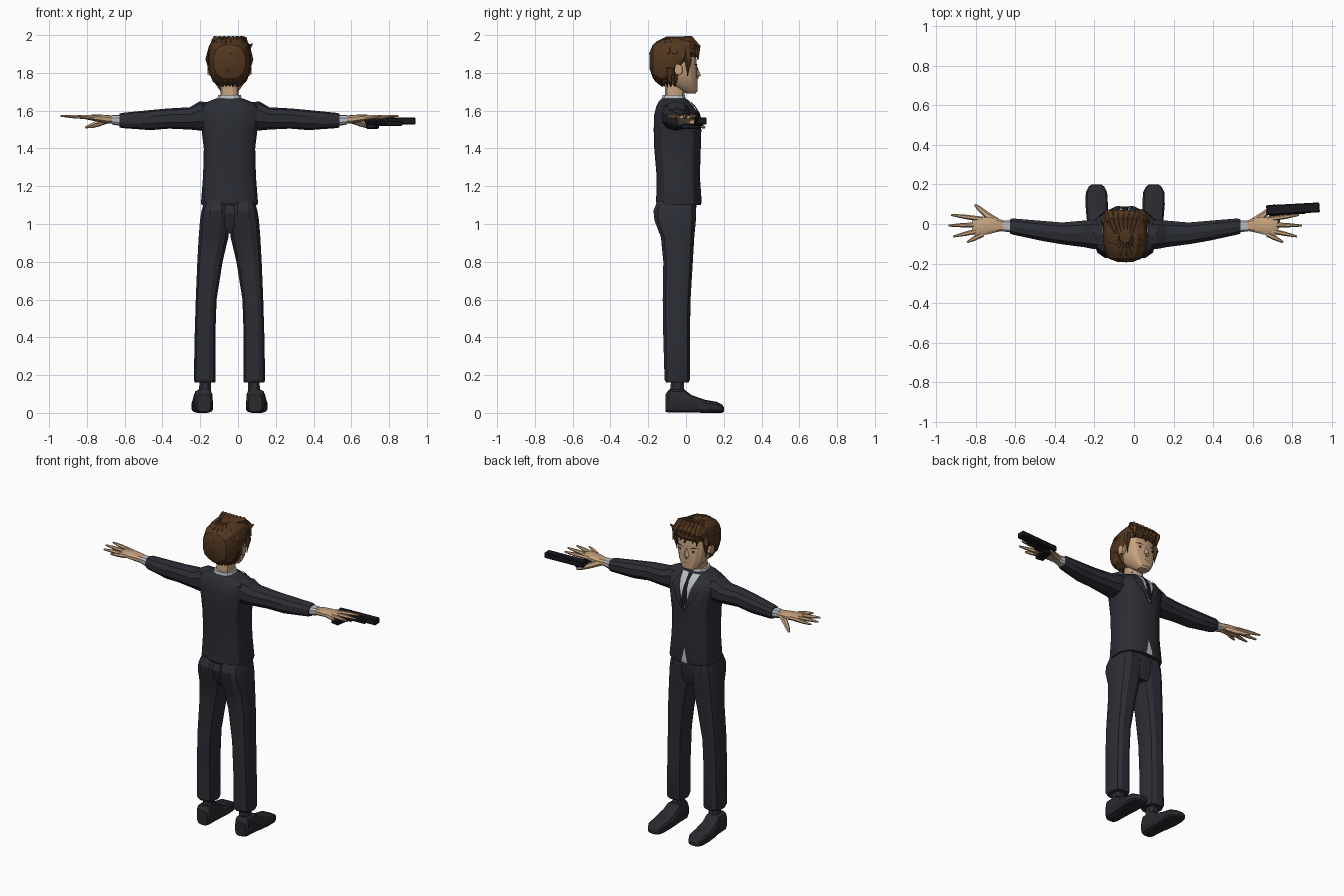
import bpy, bmesh, math
from mathutils import Vector
from mathutils.bvhtree import BVHTree

if "Cube" in bpy.data.objects:
    bpy.data.objects.remove(bpy.data.objects["Cube"])

CX = -0.045  # the body's own mid-line


def material(name, r, g, b):
    m = bpy.data.materials.new(name)
    m.use_nodes = True
    m.diffuse_color = (r, g, b, 1)
    bsdf = m.node_tree.nodes["Principled BSDF"]
    bsdf.inputs["Base Color"].default_value = (r, g, b, 1)
    bsdf.inputs["Roughness"].default_value = 0.8
    return m


SUIT = material("suit charcoal", 0.026, 0.027, 0.036)
SHOE = material("shoe black", 0.022, 0.022, 0.028)
SKIN = material("skin", 0.56, 0.36, 0.21)
HAIR = material("hair brown", 0.085, 0.038, 0.014)
SHIRT = material("shirt grey", 0.48, 0.50, 0.53)
GUN = material("gunmetal", 0.009, 0.009, 0.013)
DARK = material("dark brown", 0.025, 0.013, 0.008)
LIP = material("lip", 0.33, 0.16, 0.10)


def finish(bm, name, mat, angle=25):
    bmesh.ops.recalc_face_normals(bm, faces=bm.faces)
    me = bpy.data.meshes.new(name)
    bm.to_mesh(me)
    bm.free()
    ob = bpy.data.objects.new(name, me)
    bpy.context.collection.objects.link(ob)
    me.materials.append(mat)
    bpy.ops.object.select_all(action='DESELECT')
    ob.select_set(True)
    bpy.context.view_layer.objects.active = ob
    bpy.ops.object.shade_smooth_by_angle(angle=math.radians(angle))
    return ob


def skin_rings(bm, rings):
    n = len(rings[0])
    for a, b in zip(rings, rings[1:]):
        for i in range(n):
            j = (i + 1) % n
            bm.faces.new((a[i], a[j], b[j], b[i]))
    bm.faces.new(rings[0])
    bm.faces.new(rings[-1])


def loft(name, rings, mat, axis='z', side=1, n=12, square=0.75):
    """Rings are (position, low a, high a, low b, high b) across the axis."""
    bm = bmesh.new()
    out = []
    for t, a0, a1, b0, b1 in rings:
        ring = []
        for i in range(n):
            ang = 2 * math.pi * (i + 0.5) / n
            c, s = math.cos(ang), math.sin(ang)
            a = (a0 + a1) / 2 + (a1 - a0) / 2 * math.copysign(abs(c) ** square, c)
            b = (b0 + b1) / 2 + (b1 - b0) / 2 * math.copysign(abs(s) ** square, s)
            x, y, z = {'z': (a, b, t), 'x': (t, a, b), 'y': (a, t, b)}[axis]
            ring.append(bm.verts.new((CX + side * x, y, z)))
        out.append(ring)
    skin_rings(bm, out)
    return finish(bm, name, mat)


def sym(rings):
    """Expand (position, half width, b0, b1) to full rings."""
    return [(t, -w, w, b0, b1) for t, w, b0, b1 in rings]


def tube(bm, pts, radii, n=6):
    pts = [Vector(p) for p in pts]
    out = []
    for i, p in enumerate(pts):
        d = pts[min(i + 1, len(pts) - 1)] - pts[max(i - 1, 0)]
        q = d.to_track_quat('Z', 'Y')
        out.append([bm.verts.new(p + q @ Vector((radii[i] * math.cos(k * math.tau / n),
                                                 radii[i] * math.sin(k * math.tau / n), 0)))
                    for k in range(n)])
    skin_rings(bm, out)


def decal(name, target, outline, mat, lift=0.004):
    """Thin panel of (x, z) outline laid on the +y face of the target."""
    bm = bmesh.new()
    bm.faces.new([bm.verts.new((CX + x, 1, z)) for x, z in outline])
    for k in range(-10, 11):
        bmesh.ops.bisect_plane(bm, geom=bm.verts[:] + bm.edges[:] + bm.faces[:],
                               plane_co=(CX + k * 0.02, 0, 0), plane_no=(1, 0, 0))
    for k in range(50, 100):
        bmesh.ops.bisect_plane(bm, geom=bm.verts[:] + bm.edges[:] + bm.faces[:],
                               plane_co=(0, 0, k * 0.02), plane_no=(0, 0, 1))
    src = bmesh.new()
    src.from_mesh(target.data)
    tree = BVHTree.FromBMesh(src)
    src.free()
    for v in bm.verts:
        hit, nor, _, _ = tree.ray_cast(v.co, Vector((0, -1, 0)))
        if hit is None:
            hit, nor, _, _ = tree.find_nearest(Vector((v.co.x, 0, v.co.z)))
        v.co = hit + nor * lift
    ob = finish(bm, name, mat)
    if sum(p.normal.y for p in ob.data.polygons) < 0:
        ob.data.flip_normals()
    return ob


def box(name, loc, size, rot_z, mat, bevel=0.005):
    bpy.ops.mesh.primitive_cube_add(size=1, location=loc, rotation=(0, 0, rot_z))
    ob = bpy.context.object
    ob.name = name
    ob.scale = size
    bpy.ops.object.transform_apply(location=False, rotation=False)
    ob.data.materials.append(mat)
    mod = ob.modifiers.new("bevel", 'BEVEL')
    mod.width, mod.segments = bevel, 1
    return ob


# Jacket, collar and neck
jacket = loft("jacket", sym([
    (1.10, .15, -.152, .08), (1.115, .153, -.16, .085), (1.25, .142, -.157, .075),
    (1.40, .138, -.17, .08), (1.50, .15, -.173, .083), (1.58, .168, -.17, .068),
    (1.625, .16, -.158, .04), (1.65, .11, -.145, .015), (1.665, .07, -.13, .0)]),
    SUIT, n=16)
loft("collar", sym([(1.64, .072, -.135, .005), (1.682, .062, -.125, -.005)]), SHIRT)
loft("neck", sym([(1.64, .05, -.115, -.01), (1.76, .05, -.11, .0)]), SKIN)

# Shirt front, tie, lapels and hem opening
decal("shirt_front", jacket, [(-.06, 1.655), (.06, 1.655), (.035, 1.56), (0, 1.455), (-.035, 1.56)], SHIRT)
decal("tie", jacket, [(-.014, 1.655), (.014, 1.655), (.01, 1.62), (.021, 1.51), (0, 1.46),
                      (-.021, 1.51), (-.01, 1.62)], GUN, 0.007)
decal("shirt_hem", jacket, [(-.025, 1.103), (.02, 1.103), (0, 1.20)], SHIRT)
for s, side in ((1, "left"), (-1, "right")):
    decal(side + "_lapel", jacket, [(s * .06, 1.65), (s * .095, 1.58), (s * .075, 1.55),
                                    (s * .002, 1.43), (s * .034, 1.56)], SUIT, 0.009)

# Trousers seat
loft("trouser_seat", sym([(.95, .12, -.12, .035), (1.0, .145, -.15, .05),
                          (1.06, .148, -.165, .055), (1.13, .135, -.14, .06)]), SUIT)

for s, side in ((1, "left"), (-1, "right")):
    # Trouser leg, sock and shoe
    loft(side + "_trouser_leg", [
        (.16, .075, .185, -.105, .015), (.175, .072, .19, -.115, .022),
        (.40, .074, .186, -.122, .022), (.60, .067, .18, -.125, .026),
        (.80, .035, .172, -.122, .038), (.93, .004, .165, -.135, .046),
        (1.02, -.005, .158, -.17, .055), (1.07, -.005, .15, -.175, .057),
        (1.12, .0, .135, -.155, .05)], SUIT, 'z', s, 12, 0.7)
    loft(side + "_sock", [(.09, .095, .165, -.09, -.005), (.18, .098, .16, -.08, -.01)],
         SUIT, 'z', s, 8)
    loft(side + "_shoe", [
        (-.108, .10, .172, .005, .10), (-.09, .09, .185, 0, .125), (-.01, .088, .19, 0, .125),
        (.03, .088, .196, 0, .095), (.10, .086, .202, 0, .07), (.16, .09, .20, 0, .06),
        (.19, .105, .185, 0, .045), (.20, .12, .17, .005, .03)], SHOE, 'y', s, 12, 0.55)
    # Sleeve and cuff
    loft(side + "_sleeve", [
        (.09, -.135, .02, 1.50, 1.645), (.16, -.13, .025, 1.495, 1.648),
        (.21, -.12, .02, 1.50, 1.618), (.32, -.105, .01, 1.505, 1.612),
        (.42, -.088, .018, 1.497, 1.603), (.57, -.055, .03, 1.508, 1.588),
        (.583, -.05, .025, 1.512, 1.584)], SUIT, 'x', s, 10, 0.85)
    loft(side + "_cuff", [(.57, -.045, .021, 1.518, 1.578), (.622, -.038, .018, 1.527, 1.577)],
         SHIRT, 'x', s, 10)
    # Palm, fingers and thumb
    loft(side + "_palm", [
        (.60, -.033, .014, 1.53, 1.573), (.65, -.042, .03, 1.533, 1.577),
        (.70, -.055, .036, 1.542, 1.58), (.755, -.062, .034, 1.553, 1.577),
        (.775, -.055, .028, 1.558, 1.573)], SKIN, 'x', s, 10)
    bm = bmesh.new()
    for y, tip_x, tip_y in ((.024, .88, .046), (-.003, .895, -.008), (-.03, .87, -.063), (-.052, .80, -.092)):
        base, tip = Vector((.72, y, 1.564)), Vector((tip_x, tip_y, 1.572))
        path = [base, base.lerp(tip, .6), tip]
        tube(bm, [(CX + s * p.x, p.y, p.z) for p in path], (.013, .011, .005))
    tube(bm, [(CX + s * x, y, z) for x, y, z in
              ((.65, .01, 1.55), (.70, .045, 1.53), (.735, .075, 1.518), (.76, .098, 1.512))],
         (.02, .017, .013, .006))
    finish(bm, side + "_fingers", SKIN)

# Pistol held on its side in the left hand
box("pistol_slide", (.805, .077, 1.545), (.27, .05, .036), .055, GUN)
box("pistol_frame", (.775, .066, 1.533), (.19, .04, .026), .055, GUN)
box("pistol_grip", (.712, .025, 1.518), (.055, .10, .028), -.15, GUN)
box("trigger_guard", (.765, .038, 1.527), (.045, .02, .012), .055, GUN, .003)

# Head, ears and nose
head = loft("head", sym([
    (1.692, .035, .0, .052), (1.705, .05, -.03, .062), (1.75, .082, -.10, .062),
    (1.79, .096, -.13, .06), (1.86, .102, -.15, .058), (1.92, .095, -.15, .05),
    (1.96, .06, -.12, .02)]), SKIN, n=16)
bm = bmesh.new()
tube(bm, [(CX, .052, 1.835), (CX, .062, 1.785), (CX, .056, 1.772)], (.006, .017, .012), 4)
finish(bm, "nose", SKIN)
for s, side in ((1, "left"), (-1, "right")):
    loft(side + "_ear", [(.09, -.055, -.015, 1.79, 1.84), (.116, -.06, -.02, 1.79, 1.845)],
         SKIN, 'x', s, 8)
    decal(side + "_eye_white", head, [(s * .022, 1.82), (s * .045, 1.83), (s * .066, 1.824),
                                      (s * .045, 1.814)], SHIRT, .003)
    decal(side + "_iris", head, [(s * .036, 1.829), (s * .054, 1.829), (s * .052, 1.814),
                                 (s * .038, 1.814)], DARK, .005)
    decal(side + "_eyebrow", head, [(s * .016, 1.838), (s * .05, 1.85), (s * .076, 1.842),
                                    (s * .05, 1.841)], DARK, .005)
decal("mouth", head, [(-.03, 1.744), (0, 1.748), (.03, 1.744), (0, 1.738)], LIP, .003)

# Hair mass
loft("hair", sym([
    (-.192, .04, 1.82, 1.91), (-.175, .085, 1.77, 1.95), (-.13, .108, 1.735, 1.98),
    (-.06, .115, 1.76, 1.993), (-.015, .113, 1.815, 1.992), (.02, .108, 1.87, 1.985),
    (.055, .092, 1.885, 1.965), (.068, .06, 1.90, 1.95)]), HAIR, 'y', n=14)

# Hair strands falling from the crown to the nape and sides
bm = bmesh.new()
for k in range(-5, 6):
    a = math.radians(k * 19)
    path = []
    for phi in (75, 45, 15, -15, -40, -58):
        p = math.radians(phi)
        drop = .12 if phi > 0 else .165
        path.append((CX + .10 * math.cos(p) * math.sin(a), -.065 - .112 * math.cos(p) * math.cos(a),
                     1.868 + drop * math.sin(p)))
    tube(bm, path, (.012, .02, .024, .022, .016, .003), 5)
finish(bm, "back_strands", HAIR)

# Fringe locks swept to one side, and sideburns
bm = bmesh.new()
for k in range(7):
    x = -.085 + k * .028
    tube(bm, [(CX + x * .5, -.05, 1.975), (CX + x * .85, .02, 1.975), (CX + x, .058, 1.935),
              (CX + x + .012, .064, 1.868 + .012 * (k % 3))], (.016, .024, .02, .003), 5)
tube(bm, [(CX + .03, .0, 1.97), (CX + .08, .03, 1.955), (CX + .105, .045, 1.935), (CX + .122, .05, 1.955)],
     (.02, .022, .016, .003), 5)
for s in (1, -1):
    tube(bm, [(CX + s * .09, .0, 1.94), (CX + s * .108, .012, 1.87), (CX + s * .103, .008, 1.785)],
         (.02, .02, .003), 5)
finish(bm, "fringe_locks", HAIR)
